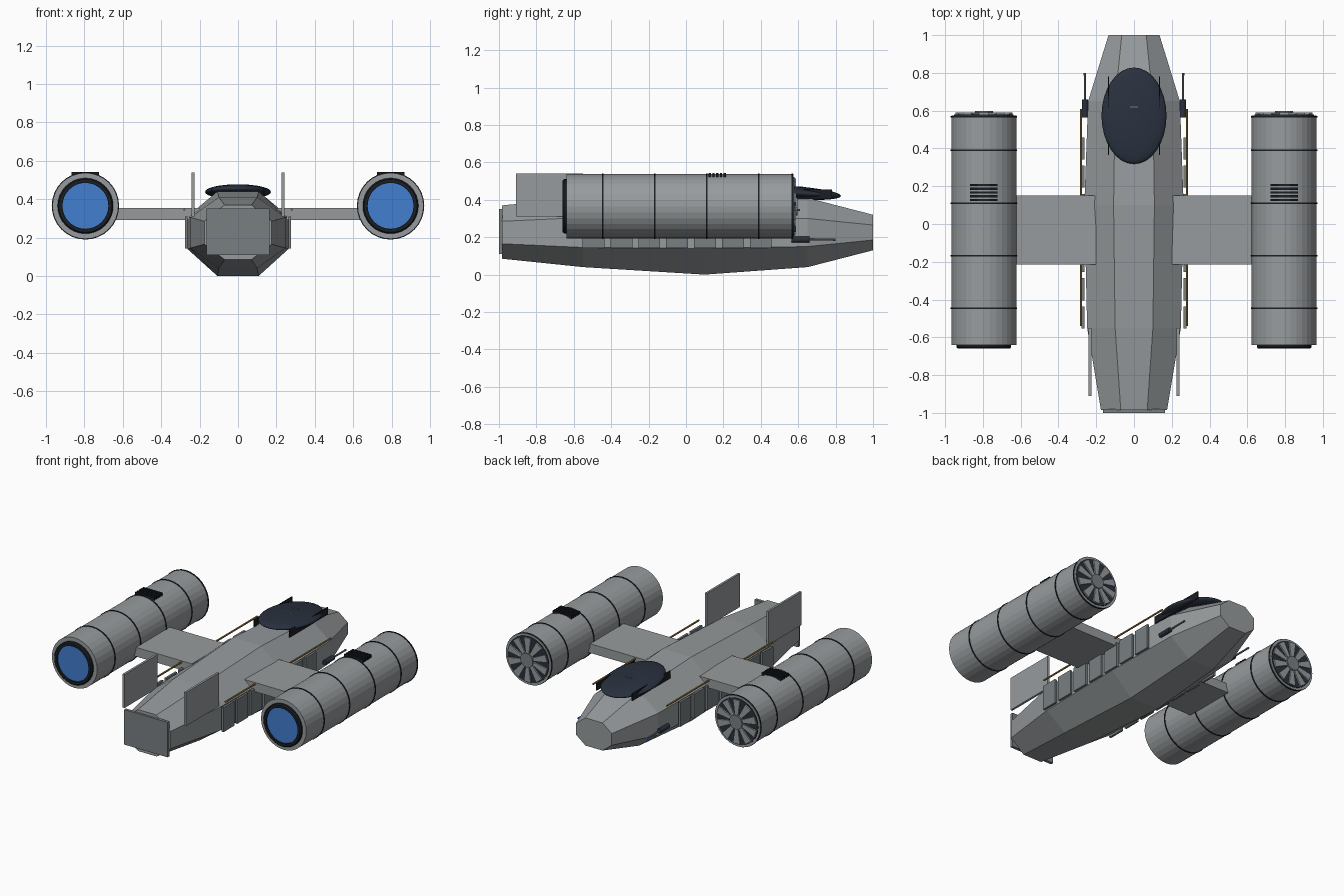
import bpy, bmesh, math
from mathutils import Matrix

if "Cube" in bpy.data.objects:
    bpy.data.objects.remove(bpy.data.objects["Cube"], do_unlink=True)


def material(name, r, g, b):
    m = bpy.data.materials.new(name)
    m.use_nodes = True
    m.diffuse_color = (r, g, b, 1)
    bsdf = next(n for n in m.node_tree.nodes if n.type == 'BSDF_PRINCIPLED')
    bsdf.inputs["Base Color"].default_value = (r, g, b, 1)
    return m


HULL = material("hull grey", 0.31, 0.33, 0.34)
PANEL = material("panel grey", 0.19, 0.215, 0.225)
NAVY = material("canopy navy", 0.022, 0.03, 0.048)
BLACK = material("trim black", 0.01, 0.013, 0.018)
BLUE = material("glow blue", 0.055, 0.21, 0.62)
GOLD = material("pipe gold", 0.36, 0.22, 0.05)


def finish(name, bm, mat):
    bmesh.ops.recalc_face_normals(bm, faces=bm.faces)
    mesh = bpy.data.meshes.new(name)
    bm.to_mesh(mesh)
    bm.free()
    mesh.materials.append(mat)
    ob = bpy.data.objects.new(name, mesh)
    bpy.context.collection.objects.link(ob)
    return ob


def box(name, x, y, z, mat):
    """Box from three (low, high) ranges."""
    bm = bmesh.new()
    bmesh.ops.create_cube(bm, size=1)
    for v in bm.verts:
        v.co = [(lo + hi) / 2 + c * (hi - lo) for c, (lo, hi) in zip(v.co, (x, y, z))]
    return finish(name, bm, mat)


def lathe(name, x, z, profile, mat, sides=32):
    """Closed body turned around an axis along y; profile is (y, radius)."""
    bm = bmesh.new()
    rings = []
    for y, r in profile:
        rings.append([bm.verts.new((x + r * math.cos(math.tau * i / sides), y,
                                    z + r * math.sin(math.tau * i / sides)))
                      for i in range(sides)])
    for a, b in zip(rings, rings[1:]):
        for i in range(sides):
            j = (i + 1) % sides
            bm.faces.new((a[i], a[j], b[j], b[i]))
    bm.faces.new(rings[0])
    bm.faces.new(rings[-1])
    return finish(name, bm, mat)


def rod(name, x, z, y0, y1, r, mat, sides=32):
    return lathe(name, x, z, [(y0, r), (y1, r)], mat, sides)


# Octagonal hull: y, half width, flat half width, then four heights
SECTIONS = [
    (-0.985, 0.175, 0.07, 0.085, 0.165, 0.285, 0.37),
    (-0.55, 0.248, 0.1, 0.04, 0.145, 0.305, 0.41),
    (0.1, 0.263, 0.108, 0.0, 0.14, 0.31, 0.44),
    (0.65, 0.243, 0.1, 0.04, 0.15, 0.3, 0.41),
    (1.0, 0.135, 0.065, 0.13, 0.185, 0.265, 0.32),
]
bm = bmesh.new()
loops = []
for y, w, f, z0, z1, z2, z3 in SECTIONS:
    right = [(f, z0), (w, z1), (w, z2), (f, z3)]
    outline = right + [(-x, z) for x, z in reversed(right)]
    loops.append([bm.verts.new((x, y, z)) for x, z in outline])
for a, b in zip(loops, loops[1:]):
    for i in range(8):
        j = (i + 1) % 8
        bm.faces.new((a[i], a[j], b[j], b[i]))
bm.faces.new(loops[0])
bm.faces.new(loops[-1])
finish("hull", bm, HULL)
box("front_plate", (-0.165, 0.165), (-1.0, -0.98), (0.11, 0.35), PANEL)

# Canopy
bm = bmesh.new()
bmesh.ops.create_uvsphere(bm, u_segments=32, v_segments=16, radius=1)
place = (Matrix.Translation((0, 0.573, 0.438)) @ Matrix.Rotation(math.radians(-4), 4, 'X')
         @ Matrix.Diagonal((0.172, 0.256, 0.035, 1)))
bmesh.ops.transform(bm, matrix=place, verts=bm.verts)
for f in bm.faces:
    f.smooth = True
finish("canopy", bm, NAVY)
for y in (0.535, 0.62):
    box("canopy_slit", (-0.022, 0.022), (y - 0.003, y + 0.003), (0.46, 0.475), PANEL)


def fan_blades(name, x, z, count=10):
    """Tapered blades around an axis along y."""
    bm = bmesh.new()
    for i in range(count):
        turn = Matrix.Translation((x, 0, z)) @ Matrix.Rotation(math.tau * i / count, 4, 'Y')
        quad = [(-0.01, 0.035), (0.01, 0.035), (0.026, 0.15), (-0.026, 0.15)]
        ends = []
        for y in (0.577, 0.589):
            ends.append([bm.verts.new(turn @ Matrix.Translation((px, y, pz)).translation)
                         for px, pz in quad])
        a, b = ends
        bm.faces.new(a)
        bm.faces.new(b)
        for k in range(4):
            n = (k + 1) % 4
            bm.faces.new((a[k], a[n], b[n], b[k]))
    finish(name, bm, HULL)


EX, EZ = 0.795, 0.365
for side, s in (("left", 1), ("right", -1)):
    def span(a, b):
        return tuple(sorted((s * a, s * b)))

    # Wing
    box(side + "_wing", span(0.2, 0.65), (-0.215, 0.15), (0.292, 0.355), HULL)

    # Engine pod with bands
    x = s * EX
    rod(side + "_engine", x, EZ, -0.64, 0.575, 0.172, HULL)
    for y in (-0.445, -0.168, 0.11, 0.39, 0.567):
        rod(side + "_engine_band", x, EZ, y - 0.004, y + 0.004, 0.1755, BLACK)

    # Front ring and glowing disc
    lathe(side + "_front_ring", x, EZ,
          [(-0.63, 0.145), (-0.652, 0.145), (-0.66, 0.138), (-0.66, 0.12), (-0.645, 0.12)], BLACK)
    rod(side + "_front_glow", x, EZ, -0.65, -0.64, 0.1195, BLUE)

    # Rear fan
    rod(side + "_fan_back", x, EZ, 0.57, 0.579, 0.158, NAVY)
    fan_blades(side + "_fan_blades", x, EZ)
    rod(side + "_fan_hub", x, EZ, 0.575, 0.597, 0.048, PANEL, 20)

    # Vent slats on top of the pod
    for i in range(5):
        y = 0.127 + i * 0.02
        box(side + "_vent_slat", (x - 0.072, x + 0.072), (y - 0.006, y + 0.006),
            (0.5, 0.542), BLACK)

    # Tail fin
    box(side + "_fin", span(0.226, 0.241), (-0.91, -0.55), (0.31, 0.54), HULL)

    # Side panels
    for i in range(7):
        y = -0.553 + i * 0.149
        box(side + "_side_panel", span(0.262, 0.277), (y, y + 0.117), (0.142, 0.31), PANEL)

    # Pipe
    rod(side + "_pipe", s * 0.28, 0.345, -0.54, 0.61, 0.006, GOLD, 8)

    # Canopy rail
    box(side + "_canopy_rail", span(0.132, 0.138), (0.365, 0.78), (0.405, 0.456), BLACK)

    # Gun
    gx = s * 0.26
    rod(side + "_gun_body", gx, 0.187, 0.565, 0.66, 0.016, NAVY, 12)
    rod(side + "_gun_barrel", gx, 0.187, 0.65, 0.79, 0.006, PANEL, 8)
    rod(side + "_gun_tip", gx, 0.187, 0.785, 0.8, 0.007, BLUE, 8)
